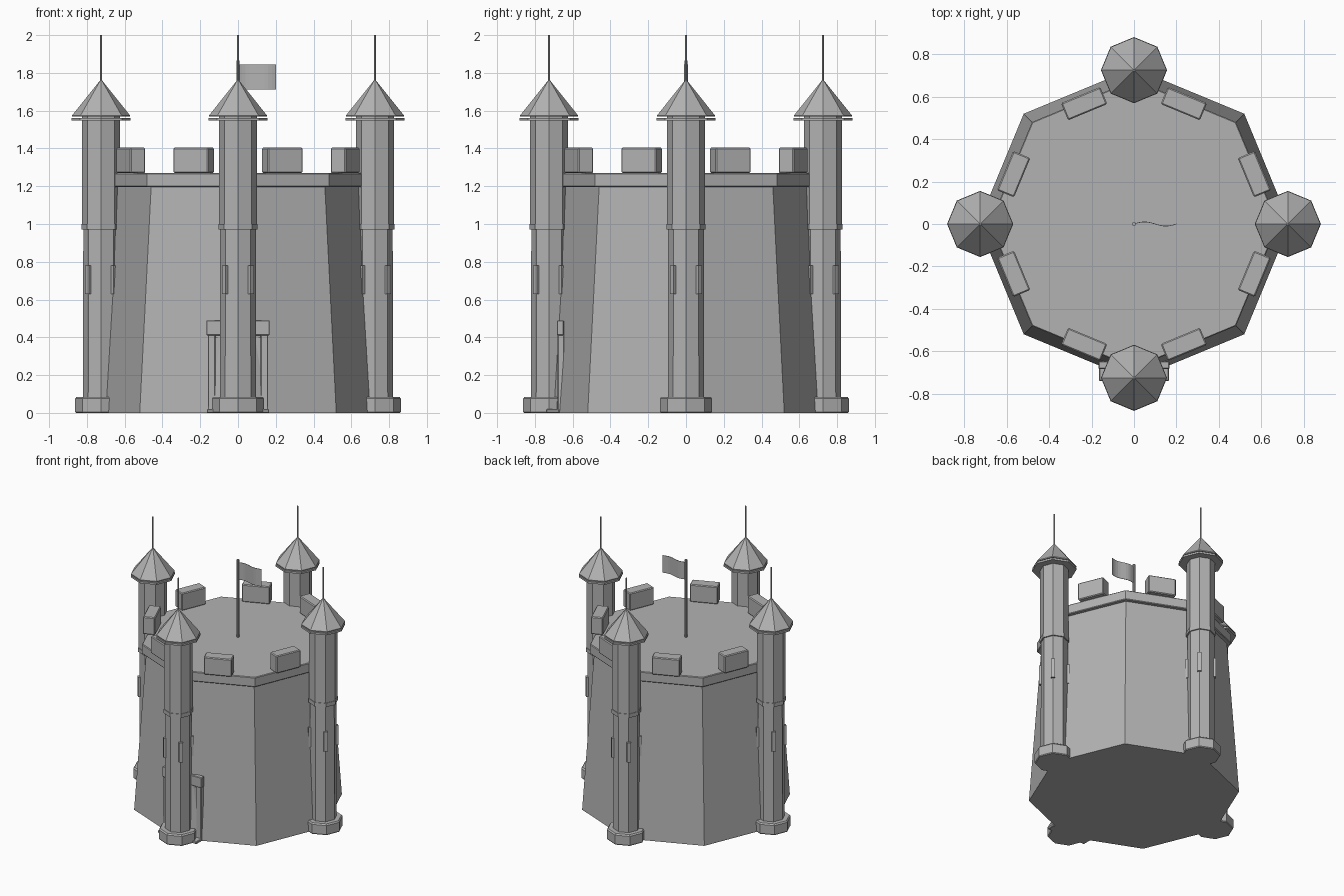
import bpy, math
from math import cos, sin, pi, radians

if "Cube" in bpy.data.objects:
    bpy.data.objects.remove(bpy.data.objects["Cube"])

stone = bpy.data.materials.new("stone grey")
stone.diffuse_color = (0.45, 0.45, 0.45, 1)
stone.use_nodes = True
stone.node_tree.nodes["Principled BSDF"].inputs["Base Color"].default_value = stone.diffuse_color


def finish(ob, name, bevel=0):
    ob.name = name
    ob.data.materials.append(stone)
    if bevel:
        m = ob.modifiers.new("soft edge", 'BEVEL')
        m.width, m.segments = bevel, 1
        m.limit_method = 'ANGLE'
        m.angle_limit = radians(50)
    return ob


def ring_stack(name, profile, x=0, y=0, n=8):
    """Closed faceted body from (radius, z) pairs, a vertex on the +x axis."""
    verts, faces = [], []
    for r, z in profile:
        verts += [(x + r * cos(2 * pi * i / n), y + r * sin(2 * pi * i / n), z) for i in range(n)]
    for k in range(len(profile) - 1):
        for i in range(n):
            j = (i + 1) % n
            faces.append((k * n + i, k * n + j, k * n + n + j, k * n + n + i))
    faces.append(tuple(reversed(range(n))))
    faces.append(tuple(range(len(verts) - n, len(verts))))
    me = bpy.data.meshes.new(name)
    me.from_pydata(verts, [], faces)
    ob = bpy.data.objects.new(name, me)
    bpy.context.collection.objects.link(ob)
    return finish(ob, name)


def box(name, loc, size, rot=0, bevel=0.004):
    bpy.ops.mesh.primitive_cube_add(size=1, location=loc, rotation=(0, 0, rot))
    ob = bpy.context.object
    ob.scale = size
    bpy.ops.object.transform_apply(location=False, rotation=False, scale=True)
    return finish(ob, name, bevel)


# Tapered octagonal keep and its parapet slab
ring_stack("keep_wall", [(0.735, 0), (0.735, 0.008), (0.65, 1.2)])
ring_stack("parapet_slab", [(0.675, 1.195), (0.68, 1.2), (0.68, 1.265), (0.675, 1.27)])

# One battlement block per side
for k in range(8):
    a = radians(22.5 + 45 * k)
    box("battlement", (0.614 * cos(a), 0.614 * sin(a), 1.337), (0.087, 0.2, 0.134), a, 0.006)

# Four corner towers
for k in range(4):
    a = k * pi / 2
    x, y = 0.725 * cos(a), 0.725 * sin(a)
    ring_stack("tower_foot", [(0.133, 0), (0.138, 0.006), (0.138, 0.075), (0.130, 0.085)], x, y)
    ring_stack("tower_lower_shaft", [(0.096, 0.05), (0.094, 0.98)], x, y)
    ring_stack("tower_upper_shaft", [(0.1, 0.99), (0.1, 1.575)], x, y)
    ring_stack("tower_band", [(0.104, 0.97), (0.104, 1.0)], x, y)
    ring_stack("tower_cornice", [(0.156, 1.548), (0.156, 1.562)], x, y)
    ring_stack("tower_roof", [(0.154, 1.568), (0.154, 1.574), (0.004, 1.762)], x, y)
    ring_stack("tower_spire", [(0.006, 1.74), (0.006, 2.0)], x, y)
    for d in range(4):
        b = radians(45 + 90 * d)
        box("arrow_slit", (x + 0.097 * cos(b), y + 0.097 * sin(b), 0.705), (0.018, 0.028, 0.15), b, 0)

# Doorway behind the front tower
box("door_lintel", (0, -0.665, 0.45), (0.335, 0.036, 0.08))
for s in (-1, 1):
    box("door_jamb", (s * 0.14, -0.662, 0.21), (0.04, 0.034, 0.42))
box("door_panel", (0, -0.655, 0.2), (0.25, 0.03, 0.4), 0, 0)
box("door_step", (0, -0.705, 0.01), (0.33, 0.07, 0.02))

# Flag pole in the middle of the roof, with a gently waving flag
ring_stack("flag_pole", [(0.009, 1.26), (0.009, 1.865)])
n = 10
pts = [(0.2 * i / n, 0.01 * sin(2 * pi * i / n)) for i in range(n + 1)]
verts = [(x, y, z) for z in (1.712, 1.845) for x, y in pts]
faces = [(i, i + 1, n + 2 + i, n + 1 + i) for i in range(n)]
me = bpy.data.meshes.new("flag")
me.from_pydata(verts, [], faces)
flag = bpy.data.objects.new("flag", me)
bpy.context.collection.objects.link(flag)
finish(flag, "flag")
m = flag.modifiers.new("cloth thickness", 'SOLIDIFY')
m.thickness, m.offset = 0.003, 0
